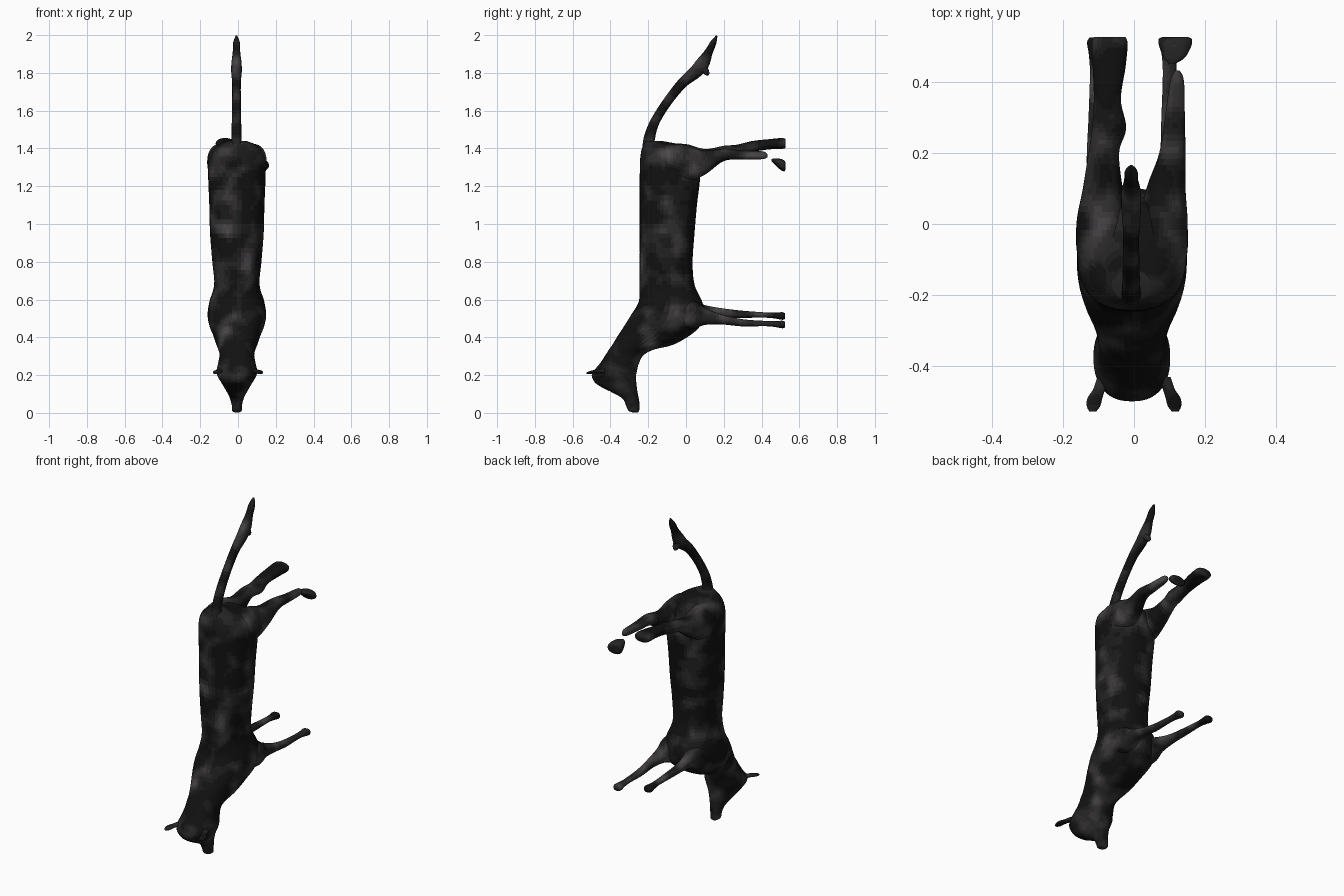
import bpy, bmesh, math
from mathutils import Vector, noise

# Coat shades, black to soft grey
SHADES = []
for i, v in enumerate((0.006, 0.011, 0.018, 0.028, 0.041, 0.056, 0.072)):
    m = bpy.data.materials.new(f"coat_{i}")
    m.diffuse_color = (v * 1.03, v * 0.95, v, 1)
    SHADES.append(m)


def coat_index(p, bias):
    n = noise.noise(p * 8.5) + 0.4 * noise.noise(p * 17) + bias
    return max(0, min(len(SHADES) - 1, int((n + 0.25) * 6)))


def spline(rows, steps):
    """Catmull-Rom interpolation of rows of numbers."""
    out = []
    last = len(rows) - 1
    for i in range(last):
        a, b = rows[max(i - 1, 0)], rows[i]
        c, d = rows[i + 1], rows[min(i + 2, last)]
        for s in range(steps):
            t = s / steps
            out.append([0.5 * (2 * q + (r - p) * t + (2 * p - 5 * q + 4 * r - w) * t * t
                               + (3 * q - p - 3 * r + w) * t ** 3)
                        for p, q, r, w in zip(a, b, c, d)])
    out.append(list(rows[-1]))
    return out


def loft(name, rows, axis=None, seg=40, steps=6, power=2.2, bias=0.0):
    """Skin rings (x, y, z, half width, half depth); axis fixes the depth direction."""
    rings = spline(rows, steps)
    bm = bmesh.new()
    loops = []
    for i, (x, y, z, rx, rd) in enumerate(rings):
        if axis:
            depth = Vector(axis)
        else:
            p, q = rings[max(i - 1, 0)], rings[min(i + 1, len(rings) - 1)]
            depth = (Vector(q[:3]) - Vector(p[:3])).cross(Vector((1, 0, 0))).normalized()
        loop = []
        for k in range(seg):
            t = 2 * math.pi * k / seg
            c, s = math.cos(t), math.sin(t)
            u = math.copysign(abs(c) ** (2 / power), c) * max(rx, 0.001)
            v = math.copysign(abs(s) ** (2 / power), s) * max(rd, 0.001)
            loop.append(bm.verts.new(Vector((x + u, y, z)) + depth * v))
        loops.append(loop)
    for a, b in zip(loops, loops[1:]):
        for k in range(seg):
            j = (k + 1) % seg
            bm.faces.new((a[k], a[j], b[j], b[k]))
    bm.faces.new(loops[0])
    bm.faces.new(loops[-1])
    bmesh.ops.recalc_face_normals(bm, faces=bm.faces)
    for f in bm.faces:
        f.smooth = True
        f.material_index = coat_index(f.calc_center_median(), bias)
    me = bpy.data.meshes.new(name)
    bm.to_mesh(me)
    bm.free()
    for m in SHADES:
        me.materials.append(m)
    ob = bpy.data.objects.new(name, me)
    bpy.context.collection.objects.link(ob)
    return ob


# Head, neck and torso: (z, back y, belly y, half width)
profile = [
    (0.003, -0.285, -0.255, 0.012), (0.012, -0.305, -0.248, 0.026),
    (0.04, -0.318, -0.245, 0.027), (0.075, -0.335, -0.25, 0.036),
    (0.105, -0.385, -0.256, 0.05), (0.15, -0.47, -0.262, 0.076),
    (0.19, -0.498, -0.265, 0.1), (0.22, -0.49, -0.26, 0.108),
    (0.26, -0.457, -0.25, 0.1), (0.305, -0.427, -0.225, 0.092),
    (0.335, -0.408, -0.17, 0.098), (0.36, -0.39, -0.07, 0.108),
    (0.41, -0.36, 0.02, 0.125), (0.46, -0.327, 0.075, 0.145),
    (0.52, -0.29, 0.1, 0.155), (0.59, -0.25, 0.085, 0.145),
    (0.68, -0.247, 0.045, 0.12), (0.8, -0.245, 0.035, 0.13),
    (0.95, -0.245, 0.045, 0.142), (1.1, -0.245, 0.058, 0.146),
    (1.25, -0.245, 0.075, 0.152), (1.34, -0.243, 0.07, 0.152),
    (1.39, -0.236, 0.04, 0.135), (1.42, -0.225, -0.03, 0.1),
    (1.44, -0.215, -0.13, 0.05)]
loft("body", [(-0.006, (b + f) / 2, z, w, (f - b) / 2) for z, b, f, w in profile],
     axis=(0, 1, 0), seg=56, power=2.4)

UP = (0, 0, 1)
# Hind legs: the left is whole, the right stops short of its loose hoof
loft("hind_leg_left", [
    (-0.08, -0.16, 1.34, 0.03, 0.04), (-0.088, -0.1, 1.335, 0.068, 0.085),
    (-0.09, 0.0, 1.325, 0.072, 0.098), (-0.088, 0.1, 1.335, 0.056, 0.062),
    (-0.085, 0.2, 1.38, 0.043, 0.034), (-0.07, 0.27, 1.39, 0.048, 0.03),
    (-0.075, 0.35, 1.41, 0.038, 0.029), (-0.07, 0.44, 1.422, 0.046, 0.027),
    (-0.068, 0.505, 1.426, 0.05, 0.029), (-0.068, 0.526, 1.426, 0.044, 0.024)],
    axis=UP, bias=0.2)
loft("hind_leg_right", [
    (0.07, -0.16, 1.34, 0.03, 0.04), (0.08, -0.1, 1.335, 0.066, 0.085),
    (0.083, 0.0, 1.32, 0.068, 0.098), (0.09, 0.1, 1.325, 0.055, 0.064),
    (0.108, 0.2, 1.366, 0.037, 0.033), (0.115, 0.3, 1.365, 0.028, 0.024),
    (0.12, 0.38, 1.364, 0.022, 0.022), (0.122, 0.415, 1.364, 0.016, 0.019),
    (0.122, 0.432, 1.362, 0.006, 0.008)], axis=UP, bias=0.2)
loft("loose_hoof", [
    (0.108, 0.452, 1.338, 0.01, 0.006), (0.113, 0.468, 1.332, 0.03, 0.015),
    (0.116, 0.5, 1.316, 0.045, 0.029), (0.116, 0.52, 1.308, 0.047, 0.029),
    (0.116, 0.526, 1.306, 0.036, 0.02)], axis=UP)

# Front legs, the right one carried a little lower
for side, x, drop in (("left", -0.105, 0.0), ("right", 0.1, 0.045)):
    s = x / abs(x)
    loft("front_leg_" + side, [
        (s * 0.07, -0.06, 0.52, 0.05, 0.07), (s * 0.085, 0.03, 0.52, 0.058, 0.078),
        (s * 0.09, 0.1, 0.525 - drop * 0.3, 0.042, 0.046),
        (x, 0.19, 0.528 - drop * 0.75, 0.028, 0.026), (x, 0.3, 0.522 - drop, 0.023, 0.019),
        (x, 0.42, 0.518 - drop, 0.019, 0.014), (x, 0.475, 0.515 - drop, 0.022, 0.016),
        (x, 0.51, 0.513 - drop, 0.027, 0.02), (x, 0.525, 0.512 - drop, 0.02, 0.015)],
        axis=UP, bias=0.2)

# Tail ending in a tuft
TX = -0.008
loft("tail", [
    (TX, -0.2, 1.38, 0.03, 0.03), (TX, -0.195, 1.45, 0.027, 0.03),
    (TX, -0.165, 1.54, 0.025, 0.025), (TX, -0.1, 1.645, 0.023, 0.024),
    (TX, -0.02, 1.745, 0.023, 0.027), (TX, 0.05, 1.805, 0.028, 0.034),
    (TX, 0.088, 1.85, 0.027, 0.036), (TX, 0.12, 1.91, 0.02, 0.022),
    (TX, 0.145, 1.96, 0.018, 0.016), (TX, 0.163, 1.997, 0.004, 0.004)],
    seg=24, bias=0.1)
loft("tail_tuft", [
    (TX, 0.06, 1.85, 0.02, 0.02), (TX, 0.09, 1.825, 0.024, 0.022),
    (TX, 0.11, 1.8, 0.018, 0.015), (TX, 0.117, 1.786, 0.005, 0.005)], seg=20)

# Ears, flat lobes behind the head
for side, s in (("left", -1), ("right", 1)):
    loft("ear_" + side, [
        (s * 0.085, -0.43, 0.222, 0.018, 0.012), (s * 0.098, -0.465, 0.22, 0.017, 0.01),
        (s * 0.11, -0.49, 0.217, 0.021, 0.009), (s * 0.114, -0.512, 0.213, 0.019, 0.007),
        (s * 0.116, -0.527, 0.21, 0.01, 0.004)], axis=UP, seg=20, bias=0.15)
